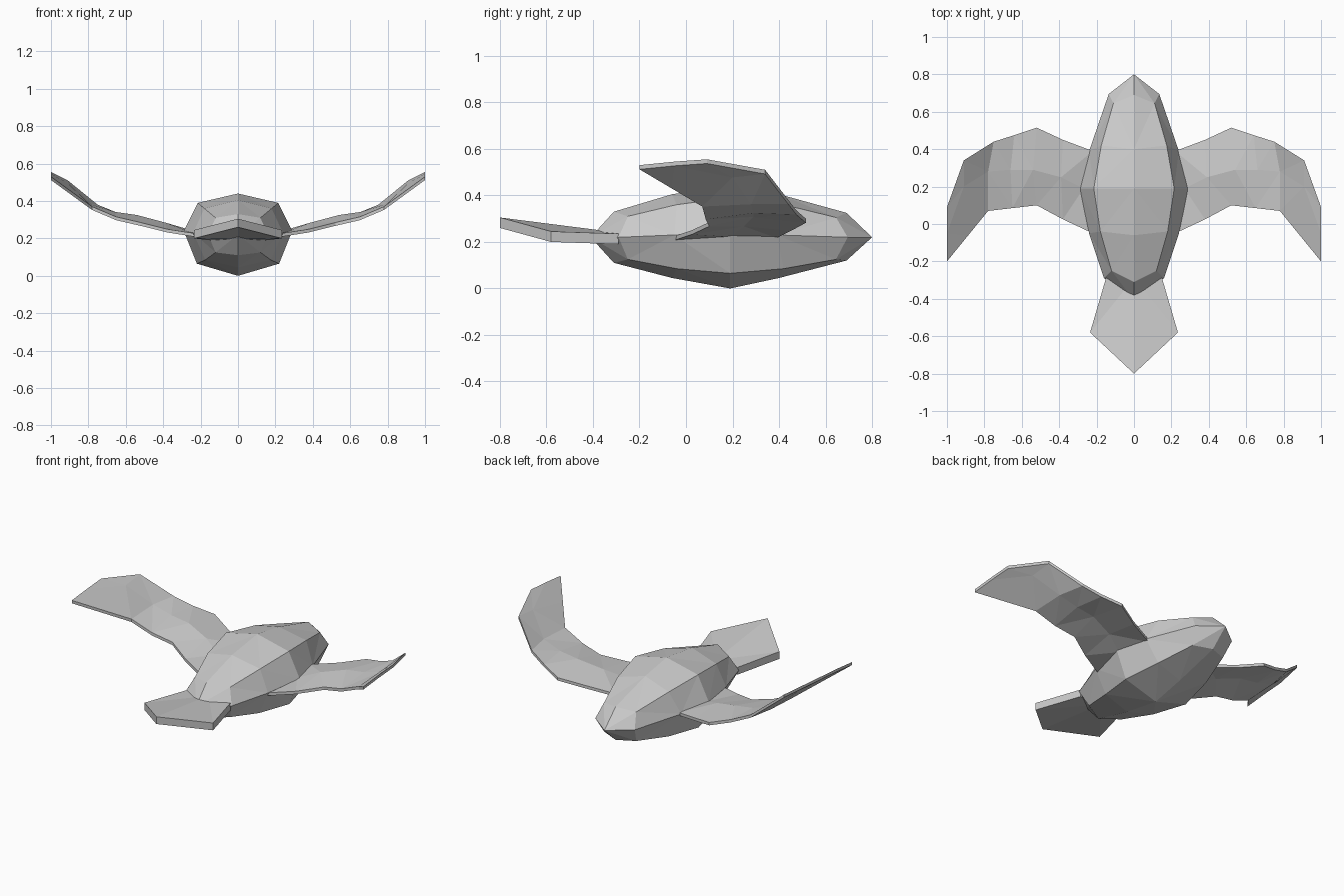
import bpy, bmesh

if "Cube" in bpy.data.objects:
    bpy.data.objects.remove(bpy.data.objects["Cube"])


def finish(bm, name):
    bmesh.ops.remove_doubles(bm, verts=bm.verts, dist=0.0005)
    bmesh.ops.recalc_face_normals(bm, faces=bm.faces)
    mesh = bpy.data.meshes.new(name)
    bm.to_mesh(mesh)
    bm.free()
    ob = bpy.data.objects.new(name, mesh)
    bpy.context.collection.objects.link(ob)
    return ob


def grid(bm, rows, wrap=False):
    """Skin rows of points with quads; wrap closes every row into a ring."""
    vs = [[bm.verts.new(p) for p in row] for row in rows]
    n = len(rows[0])
    for a, b in zip(vs, vs[1:]):
        for i in range(n if wrap else n - 1):
            j = (i + 1) % n
            bm.faces.new((a[i], a[j], b[j], b[i]))
    return vs


def plate(name, rows, thickness):
    """Thin slab: skin the rows, then extrude straight down."""
    bm = bmesh.new()
    grid(bm, rows)
    bmesh.ops.triangulate(bm, faces=bm.faces[:])
    low = bmesh.ops.duplicate(bm, geom=bm.verts[:] + bm.edges[:] + bm.faces[:])
    edges = [e for e in bm.edges if e.is_boundary]
    lower = [g for g in low["geom"] if isinstance(g, bmesh.types.BMVert)]
    bmesh.ops.translate(bm, verts=lower, vec=(0, 0, -thickness))
    bmesh.ops.bridge_loops(bm, edges=edges)
    return finish(bm, name)


# Body: faceted eight-sided rings (half ring from top to bottom), pointed ends
half_rings = [
    [(0, -.31, .33), (.12, -.25, .31), (.16, -.29, .22), (.12, -.25, .125), (0, -.31, .11)],
    [(0, -.06, .405), (.18, -.04, .36), (.24, -.05, .23), (.175, -.04, .085), (0, -.06, .045)],
    [(0, .19, .44), (.215, .19, .39), (.29, .19, .24), (.22, .19, .065), (0, .19, .003)],
    [(0, .40, .405), (.175, .42, .36), (.24, .39, .23), (.175, .42, .085), (0, .40, .045)],
    [(0, .69, .325), (.11, .645, .305), (.135, .695, .22), (.11, .645, .125), (0, .69, .12)],
]
rings = [r + [(-x, y, z) for x, y, z in r[3:0:-1]] for r in half_rings]
bm = bmesh.new()
vs = grid(bm, rings, wrap=True)
for ring, tip in ((vs[0], (0, -.41, .22)), (vs[-1], (0, .80, .22))):
    t = bm.verts.new(tip)
    for i in range(8):
        bm.faces.new((ring[i], ring[(i + 1) % 8], t))
bmesh.ops.triangulate(bm, faces=[f for f in bm.faces if len(f.verts) == 4])
body = finish(bm, "body")
low_z = min(v.co.z for v in body.data.vertices)
for v in body.data.vertices:
    if v.co.z < low_z + 0.001:
        v.co.z = 0

# Wings: stations from root to tip, each with one edge, middle and other edge
stations = [
    [(.22, .39, .235), (.27, .19, .24), (.22, -.05, .225)],
    [(.38, .45, .265), (.39, .25, .285), (.38, .025, .25)],
    [(.52, .515, .30), (.54, .29, .325), (.52, .10, .285)],
    [(.64, .475, .335), (.66, .29, .342), (.65, .085, .315)],
    [(.75, .44, .38), (.78, .28, .38), (.78, .07, .37)],
    [(.91, .34, .51), (.91, .20, .495), (.89, -.065, .45)],
    [(1, .09, .555), (1, -.05, .545), (1, -.20, .53)],
]
for side, s in (("right", 1), ("left", -1)):
    plate(side + "_wing", [[(s * x, y, z) for x, y, z in r] for r in stations], .018)

# Tail: flared pointed slab
tail_rows = [[(k * .15, -.29, .235), (k * .235, -.58, .245)] for k in (-1, 1)]
tail_rows.insert(1, [(0, -.29, .24), (0, -.80, .305)])
plate("tail", tail_rows, .045)
